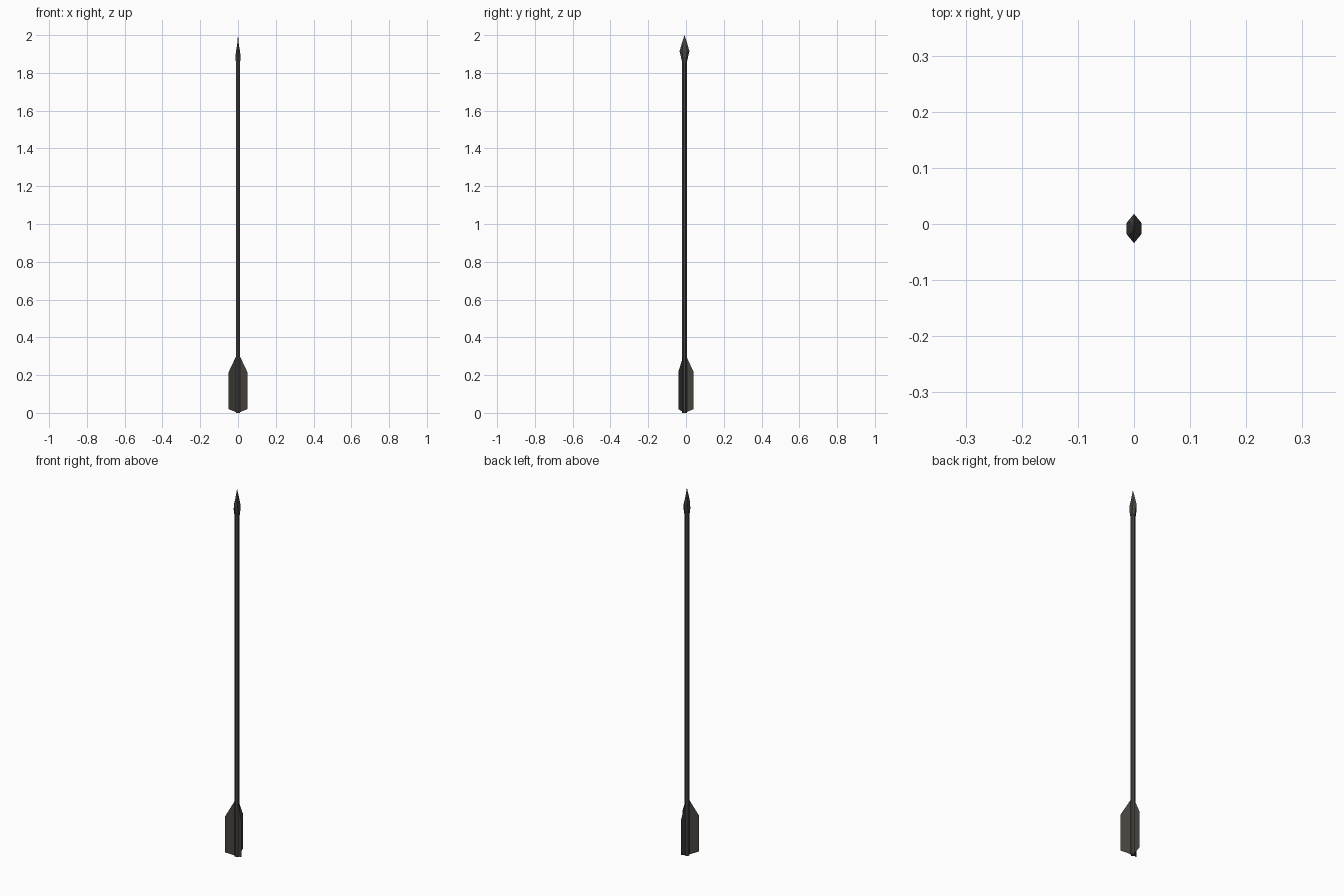
import bpy, bmesh, math

if "Cube" in bpy.data.objects:
    bpy.data.objects.remove(bpy.data.objects["Cube"])

CY = -0.008      # shaft axis sits slightly in front of the bounding-box centre
SIDES = 6

mat = bpy.data.materials.new("dark_weathered_iron")
mat.diffuse_color = (0.062, 0.057, 0.050, 1.0)
mat.use_nodes = True
mat.node_tree.nodes["Principled BSDF"].inputs["Base Color"].default_value = mat.diffuse_color


def finish(name, bm):
    me = bpy.data.meshes.new(name)
    bm.to_mesh(me)
    bm.free()
    me.materials.append(mat)
    ob = bpy.data.objects.new(name, me)
    bpy.context.collection.objects.link(ob)
    return ob


def loft(name, rings):
    """Six-sided loft along z; rings are (z, radius x, radius y)."""
    bm = bmesh.new()
    loops = []
    for z, rx, ry in rings:
        loops.append([bm.verts.new((rx * math.sin(math.tau * i / SIDES),
                                    CY + ry * math.cos(math.tau * i / SIDES), z))
                      for i in range(SIDES)])
    for a, b in zip(loops, loops[1:]):
        for i in range(SIDES):
            j = (i + 1) % SIDES
            bm.faces.new((a[i], a[j], b[j], b[i]))
    bm.faces.new(loops[0])
    bm.faces.new(loops[-1])
    bmesh.ops.remove_doubles(bm, verts=bm.verts, dist=0.00005)
    bmesh.ops.recalc_face_normals(bm, faces=bm.faces)
    return finish(name, bm)


# Shaft
loft("shaft", [(0.0, 0.0125, 0.0125), (1.87, 0.0125, 0.0125)])

# Head: round socket flattening into a pointed blade
loft("arrow_head", [(1.86, 0.0135, 0.0135), (1.885, 0.0155, 0.019),
                    (1.915, 0.0125, 0.026), (1.95, 0.005, 0.016),
                    (2.0, 0.0002, 0.0002)])

# Three thin fletching vanes: one to the back, two to the front sides
for name, dx, dy in (("back_vane", 0.0, 0.049),
                     ("left_vane", -0.05, -0.033),
                     ("right_vane", 0.05, -0.033)):
    bm = bmesh.new()
    profile = [(0.0, 0.0), (1.0, 0.02), (1.0, 0.215), (0.2, 0.30), (0.0, 0.30)]
    bm.faces.new([bm.verts.new((t * dx, CY + t * dy, z)) for t, z in profile])
    finish(name, bm)
